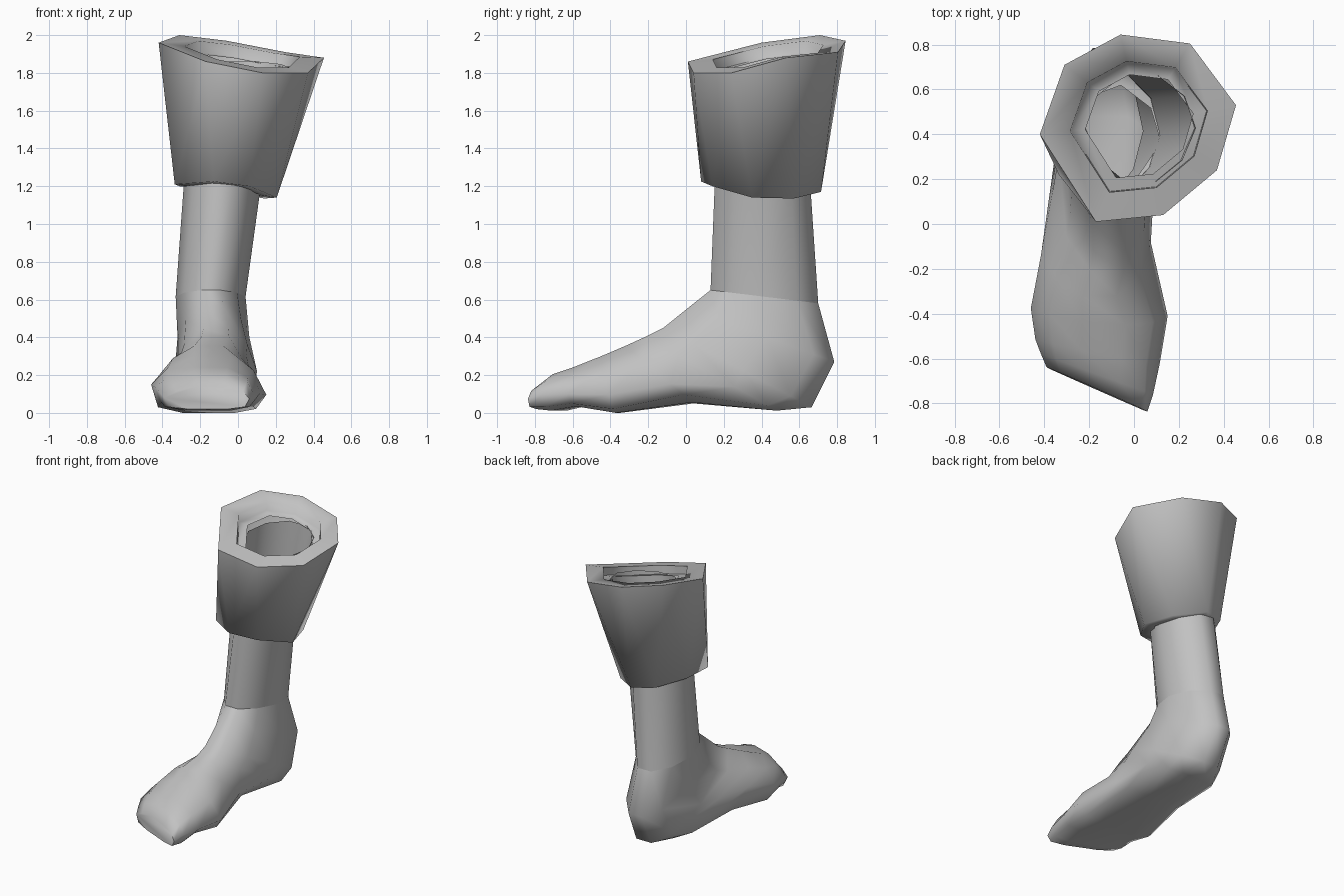
import bpy, bmesh, math
from mathutils import Vector

if "Cube" in bpy.data.objects:
    bpy.data.objects.remove(bpy.data.objects["Cube"])

grey = bpy.data.materials.new("plain grey")
grey.diffuse_color = (0.54, 0.54, 0.54, 1)
grey.use_nodes = True
grey.node_tree.nodes["Principled BSDF"].inputs["Base Color"].default_value = grey.diffuse_color


def loft(name, rings, cap_end=False, split=None, angle=55):
    """Skin a list of closed rings; the band numbered split is cut into triangles."""
    bm = bmesh.new()
    vs = [[bm.verts.new(p) for p in r] for r in rings]
    n = len(rings[0])
    for k, (a, b) in enumerate(zip(vs, vs[1:])):
        for i in range(n):
            j = (i + 1) % n
            if k == split:
                bm.faces.new((a[i], a[j], b[i]))
                bm.faces.new((a[j], b[j], b[i]))
            else:
                bm.faces.new((a[i], a[j], b[j], b[i]))
    if cap_end:
        bm.faces.new(vs[-1])
    bmesh.ops.recalc_face_normals(bm, faces=bm.faces)
    me = bpy.data.meshes.new(name)
    bm.to_mesh(me)
    bm.free()
    me.materials.append(grey)
    ob = bpy.data.objects.new(name, me)
    bpy.context.collection.objects.link(ob)
    bpy.ops.object.select_all(action='DESELECT')
    ob.select_set(True)
    bpy.context.view_layer.objects.active = ob
    bpy.ops.object.shade_smooth_by_angle(angle=math.radians(angle))
    return ob


# Cross-section: (position from front/top to back/bottom, share of half width)
RIGHT = [(0, .38), (.25, .78), (.68, 1), (.93, .82), (1, .45)]
ARCH = [(0, .38), (.25, .80), (.66, 1), (.85, .85), (.98, .30)]
LEFT = [(0, .25), (.22, .72), (.5, 1), (.9, .88), (1, .45)]
ROUND = [(0, .28), (.2, .76), (.5, 1), (.8, .80), (1, .30)]
HEEL = [(0, .30), (.21, .77), (.54, 1), (.86, .78), (1, .28)]
TOE = [(0, .40), (.2, .85), (.55, 1), (.9, .90), (1, .5)]


def section(ty, tz, by, bz, xl, xr, skew=0, right=RIGHT, left=LEFT):
    """Ring between a front/top point and a back/bottom point."""
    xc, hw = (xl + xr) / 2, (xr - xl) / 2
    pts = [(t, f) for t, f in right] + [(t, -f) for t, f in reversed(left)]
    return [(xc + f * hw, ty + (by - ty) * t - skew * f * hw, tz + (bz - tz) * t)
            for t, f in pts]


# Foot: rings fan from the ankle round the heel to the toes
ankle = section(.13, .65, .70, .58, -.33, .04, 0, ROUND, ROUND)
foot = [ankle,
        section(.01, .555, .785, .27, -.32, .06, 0, HEEL, HEEL),
        section(-.12, .45, .665, .03, -.335, .10, 0, HEEL, HEEL),
        section(-.21, .405, .48, .012, -.365, .095),
        section(-.32, .355, .04, .05, -.415, .075, 0, ARCH),
        section(-.44, .30, -.36, .0, -.46, .15, .08),
        section(-.58, .24, -.56, .035, -.44, .115, .2),
        section(-.67, .205, -.67, .012, -.415, .085, .36, TOE),
        section(-.735, .14, -.74, .02, -.39, .06, .44, TOE)]
loft("foot", foot, cap_end=True, angle=75)

# Shaft: open tube from the ankle up through the cuff
loft("shaft", [ankle,
               section(.152, 1.21, .66, 1.18, -.288, .12, 0, ROUND, ROUND),
               section(.19, 1.795, .665, 1.86, -.215, .275, 0, ROUND, ROUND)])

# Cuff: flared eight-sided collar with a stepped rim
top = [Vector(p) for p in (
    (-.42, .40, 1.96), (-.31, .71, 2.0), (-.06, .845, 1.97), (.25, .805, 1.91),
    (.455, .53, 1.88), (.37, .24, 1.80), (.13, .04, 1.80), (-.17, .01, 1.86))]
bottom = [Vector(p) for p in (
    (-.335, .22, 1.21), (-.31, .43, 1.20), (-.21, .655, 1.19), (-.05, .715, 1.17),
    (.14, .57, 1.135), (.205, .35, 1.14), (.06, .14, 1.20), (-.13, .08, 1.225))]


def shrink(ring, s, drop=0):
    c = sum(ring, Vector()) / len(ring)
    return [c + (p - c) * s - Vector((0, 0, drop)) for p in ring]


loft("cuff", [shrink(bottom, .70), bottom, top, shrink(top, .70),
              shrink(top, .69, .06), shrink(top, .55, .06)], split=1, angle=80)
